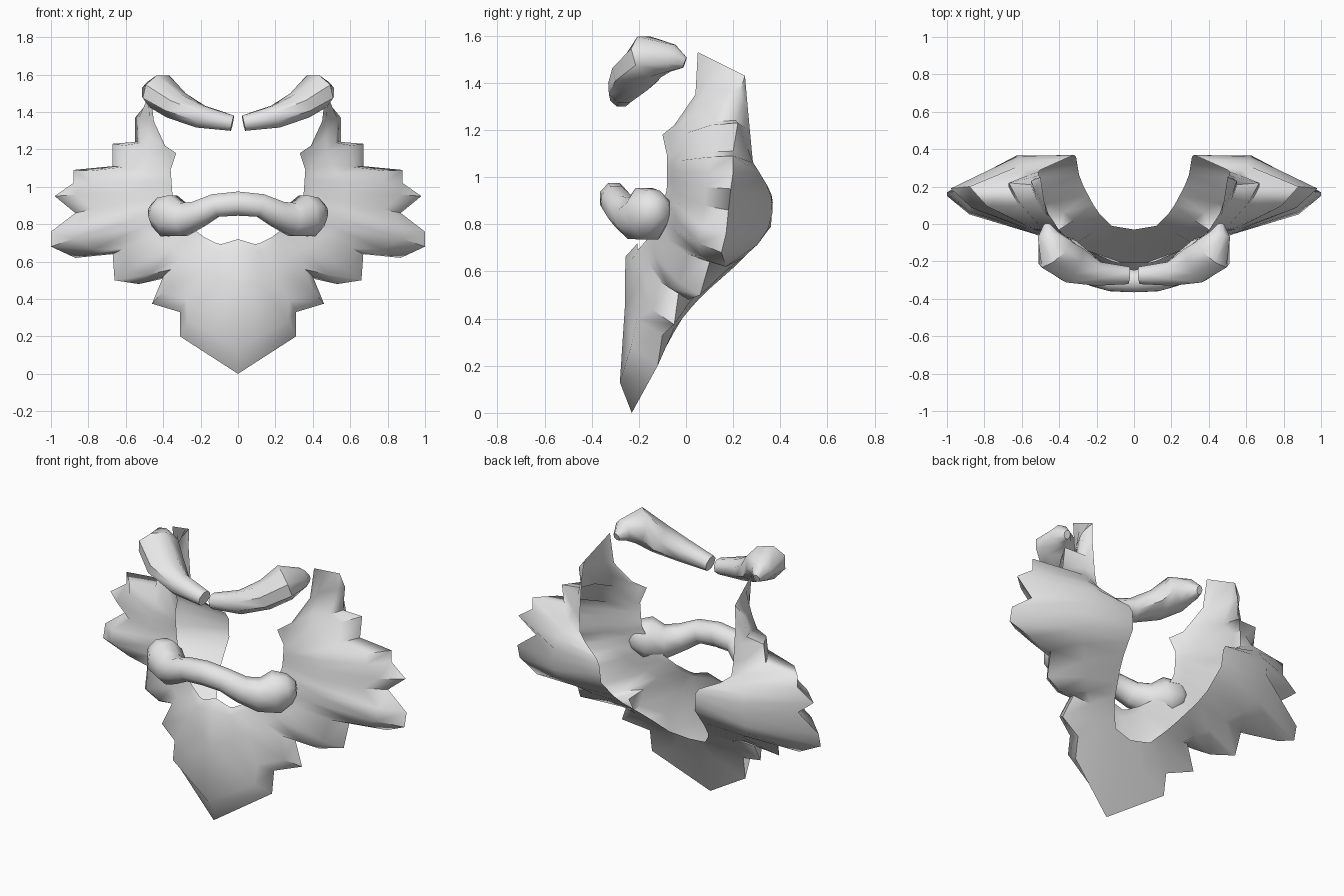
import bpy, bmesh, math
from mathutils import Vector

cube = bpy.data.objects.get("Cube")
if cube:
    bpy.data.objects.remove(cube, do_unlink=True)

# One plain grey for all the hair
grey = bpy.data.materials.new("hair_grey")
grey.use_nodes = True
grey.diffuse_color = (0.8, 0.8, 0.8, 1)
grey.node_tree.nodes["Principled BSDF"].inputs["Base Color"].default_value = (0.8, 0.8, 0.8, 1)


def along(points, t):
    """Point at fractional index t of a polyline."""
    i = min(int(t), len(points) - 2)
    return Vector(points[i]).lerp(Vector(points[i + 1]), t - i)


def soften(points, times):
    """Even out a row of points, keeping its ends."""
    for _ in range(times):
        points = [points[0]] + [(a + 2 * b + c) / 4 for a, b, c in
                                zip(points, points[1:], points[2:])] + [points[-1]]
    return points


def loft(name, rows, closed=True, cap_start=False, cap_end=False, angle=50):
    """Skin rows of points and mirror the result across x."""
    bm = bmesh.new()
    rows = [[bm.verts.new(p) for p in row] for row in rows]
    n = len(rows[0])
    for a, b in zip(rows, rows[1:]):
        for j in range(n if closed else n - 1):
            k = (j + 1) % n
            bm.faces.new((a[j], a[k], b[k], b[j]))
    if cap_start:
        bm.faces.new(rows[0])
    if cap_end:
        bm.faces.new(rows[-1])
    bmesh.ops.remove_doubles(bm, verts=bm.verts, dist=0.0005)
    bmesh.ops.recalc_face_normals(bm, faces=bm.faces)
    mesh = bpy.data.meshes.new(name)
    bm.to_mesh(mesh)
    bm.free()
    mesh.materials.append(grey)
    ob = bpy.data.objects.new(name, mesh)
    bpy.context.collection.objects.link(ob)
    bpy.ops.object.select_all(action='DESELECT')
    ob.select_set(True)
    bpy.context.view_layer.objects.active = ob
    bpy.ops.object.shade_smooth_by_angle(angle=math.radians(angle))
    mirror = ob.modifiers.new("mirror", 'MIRROR')
    mirror.merge_threshold = 0.001


def tube(path, sides=8):
    """Rings along a path of (x, y, z, half depth, half height)."""
    rings = []
    for i, (x, y, z, depth, height) in enumerate(path):
        a = Vector(path[max(i - 1, 0)][:3])
        b = Vector(path[min(i + 1, len(path) - 1)][:3])
        tangent = Vector((1, 0, 0)) if x == 0 else (b - a).normalized()
        side = Vector((0, 0, 1)).cross(tangent).normalized()
        up = tangent.cross(side)
        rings.append([Vector((x, y, z)) + depth * math.cos(t) * side + height * math.sin(t) * up
                      for t in (2 * math.pi * (j + 0.5) / sides for j in range(sides))])
    return rings


# Beard: front rim around the mouth and cheeks, from the lip up to the sideburn
rim = [(0, -.205, .72), (.10, -.205, .69), (.18, -.17, .73), (.30, -.12, .82),
       (.35, -.08, .95), (.36, -.08, 1.09), (.33, -.10, 1.18), (.39, -.05, 1.22),
       (.40, 0, 1.29), (.45, .04, 1.35), (.47, .05, 1.53)]
# Beard: rear edge under the jaw, behind the cheek and up the sideburn
rear = [(0, -.03, .39), (.12, -.01, .41), (.20, .07, .50), (.29, .24, .65),
        (.31, .36, .79), (.32, .37, .92), (.50, .29, 1.0), (.52, .27, 1.2),
        (.50, .25, 1.43)]
# Beard: tufted outer edge (x, y, z, position on rim, position on rear edge)
tufts = [(0, -.23, 0, 0, 0), (.31, -.12, .20, .9, .5), (.31, -.10, .33, 1.2, 1),
         (.46, -.05, .375, 1.7, 1.4), (.40, -.03, .52, 2, 1.8),
         (.53, .01, .48, 2.4, 2.2), (.66, .06, .50, 2.7, 2.5),
         (.67, .10, .64, 3, 2.8), (.87, .17, .62, 3.4, 3.2),
         (1, .15, .68, 3.7, 3.6), (1, .17, .76, 3.9, 4),
         (.87, .18, .86, 4.1, 4.4), (.98, .19, .95, 4.3, 4.8),
         (.88, .20, 1.02, 4.6, 5.1), (.88, .20, 1.09, 4.8, 5.3),
         (.67, .20, 1.11, 5, 5.7), (.67, .22, 1.23, 6, 6.1),
         (.55, .21, 1.24, 7, 6.5), (.55, .23, 1.37, 9, 7.5),
         (.50, .25, 1.43, 10, 8)]

lip, roll, cheek, shoulder, tips, behind, edge = [], [], [], [], [], [], []
for x, y, z, r, b in tufts:
    front, outer, back = along(rim, r), Vector((x, y, z)), along(rear, b)
    thin = min(1, (10 - r) / 4)                      # front thins out at the sideburn
    curl = 0.05 * max(0, 1 - r / 2.5)                # lip rolls forward over the chin
    thick = 0.055 + 0.045 * max(0, 1 - abs(r - 1))   # chin corners are the thickest
    swell = 0.12 * max(0, 1 - abs(b - 4.3) / 1.7)    # rear swells behind the cheek
    lip.append(front)
    roll.append(front.lerp(outer, .08) + Vector((0, -curl, 0)))
    cheek.append(front.lerp(outer, .38) + Vector((0, -.045 * thin, 0)))
    shoulder.append(front.lerp(outer, .82) + Vector((0, -thick * thin, 0)))
    tips.append(outer)
    behind.append(outer.lerp(back, .5) + Vector((0, swell, 0)))
    edge.append(back)
# The beard is a hollow shell, open towards the face
loft("beard", list(zip(lip, roll, soften(cheek, 3), shoulder, tips,
                       soften(behind, 2), edge)), closed=False, angle=60)

# Moustache: a drooping bar that ends in a rounded curl
loft("moustache", tube([(0, -.305, .91, .065, .070), (.12, -.30, .90, .065, .067),
                        (.21, -.265, .855, .075, .075), (.29, -.215, .825, .092, .095),
                        (.37, -.165, .845, .105, .122), (.43, -.125, .865, .080, .085),
                        (.46, -.105, .87, .04, .04)]), cap_end=True)

# Eyebrows: rising bars that deepen outwards and taper to a point at the back
loft("eyebrows", tube([(.03, -.275, 1.34, .05, .045), (.20, -.265, 1.375, .07, .066),
                       (.33, -.215, 1.435, .11, .080), (.42, -.155, 1.51, .115, .098),
                       (.46, -.06, 1.505, .06, .062), (.465, -.005, 1.485, .02, .025)]),
     cap_start=True, cap_end=True)
